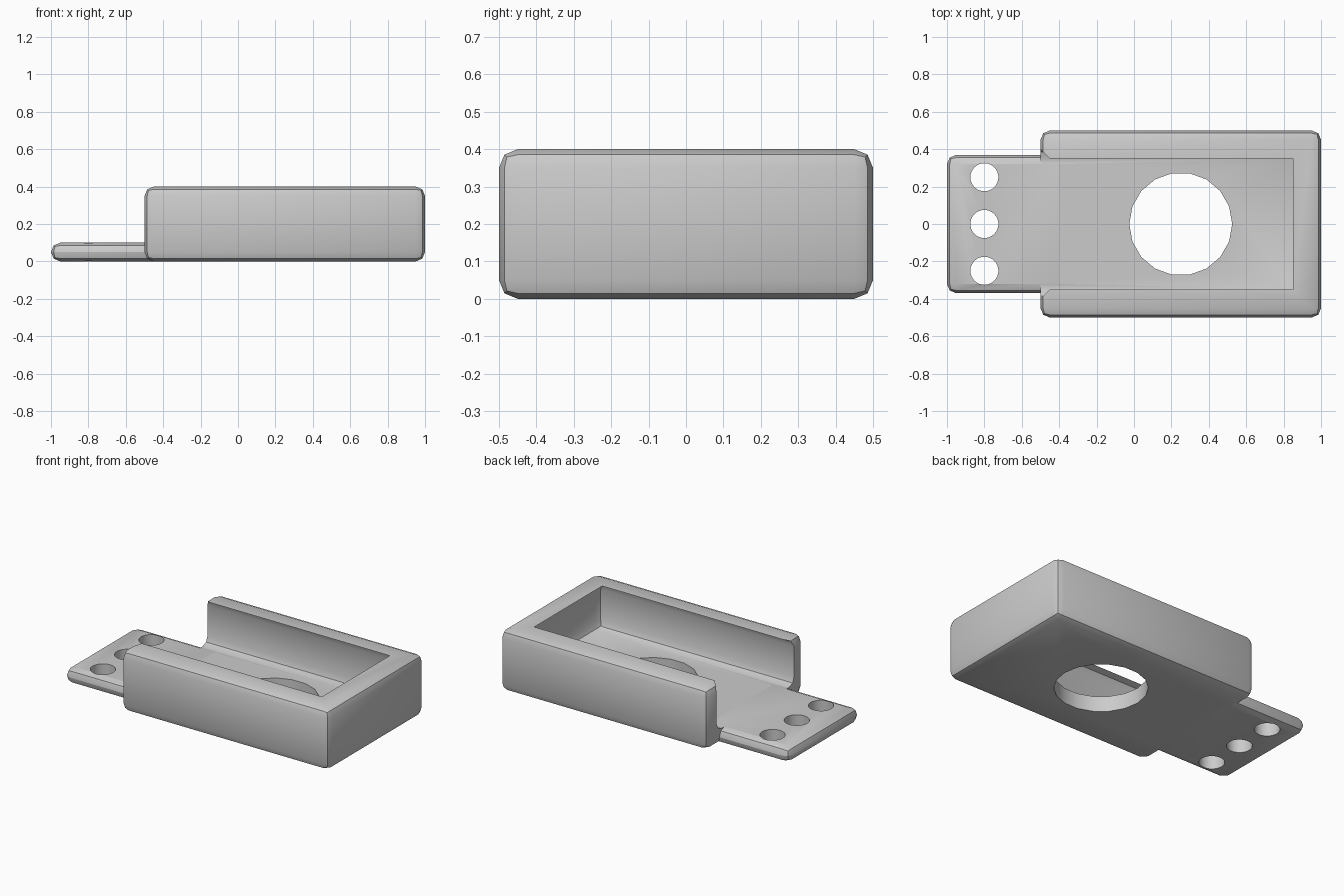
import bpy
from math import radians

cube = bpy.data.objects.get("Cube")
if cube:
    bpy.data.objects.remove(cube, do_unlink=True)

grey = bpy.data.materials.new("plain grey")
grey.use_nodes = True
grey.diffuse_color = (0.6, 0.6, 0.6, 1)
grey.node_tree.nodes["Principled BSDF"].inputs["Base Color"].default_value = grey.diffuse_color


def apply(obj, mod):
    bpy.context.view_layer.objects.active = obj
    bpy.ops.object.modifier_apply(modifier=mod.name)


def rounded_box(name, low, high, width=0.05):
    """Box between two corners with two-step bevelled edges."""
    size = [b - a for a, b in zip(low, high)]
    bpy.ops.mesh.primitive_cube_add(size=1, location=[(a + b) / 2 for a, b in zip(low, high)])
    obj = bpy.context.object
    obj.name = name
    obj.scale = size
    bpy.ops.object.transform_apply(location=True, rotation=False, scale=True)
    obj.data.materials.append(grey)
    bevel = obj.modifiers.new("edge bevel", "BEVEL")
    bevel.width, bevel.segments = width, 2
    apply(obj, bevel)
    return obj


def combine(target, other, operation):
    mod = target.modifiers.new(operation.lower(), "BOOLEAN")
    mod.operation, mod.object, mod.solver = operation, other, "EXACT"
    apply(target, mod)
    bpy.data.objects.remove(other, do_unlink=True)


def drill(target, x, y, radius, sides):
    bpy.ops.mesh.primitive_cylinder_add(vertices=sides, radius=radius, depth=0.5,
                                        location=(x, y, 0.05), rotation=(0, 0, radians(90)))
    bpy.context.object.data.materials.append(grey)
    combine(target, bpy.context.object, "DIFFERENCE")


# Open-ended tray, hollowed by a rounded block that leaves overhanging lips
tray = rounded_box("tray", (-0.5, -0.5, 0), (1, 0.5, 0.4))
hollow = rounded_box("hollow", (-0.9, -0.4, 0.1), (0.9, 0.4, 0.4))
combine(tray, hollow, "DIFFERENCE")

# Mounting tongue running into the tray floor
tongue = rounded_box("tongue", (-1, -0.37, 0), (-0.35, 0.37, 0.1), 0.0499)
combine(tray, tongue, "UNION")

# Large floor opening and the row of mounting holes
drill(tray, 0.25, 0, 0.275, 18)
for y in (-0.25, 0, 0.25):
    drill(tray, -0.8, y, 0.075, 32)

bpy.ops.object.select_all(action="DESELECT")
tray.select_set(True)
bpy.context.view_layer.objects.active = tray
bpy.ops.object.shade_smooth_by_angle(angle=radians(30))
